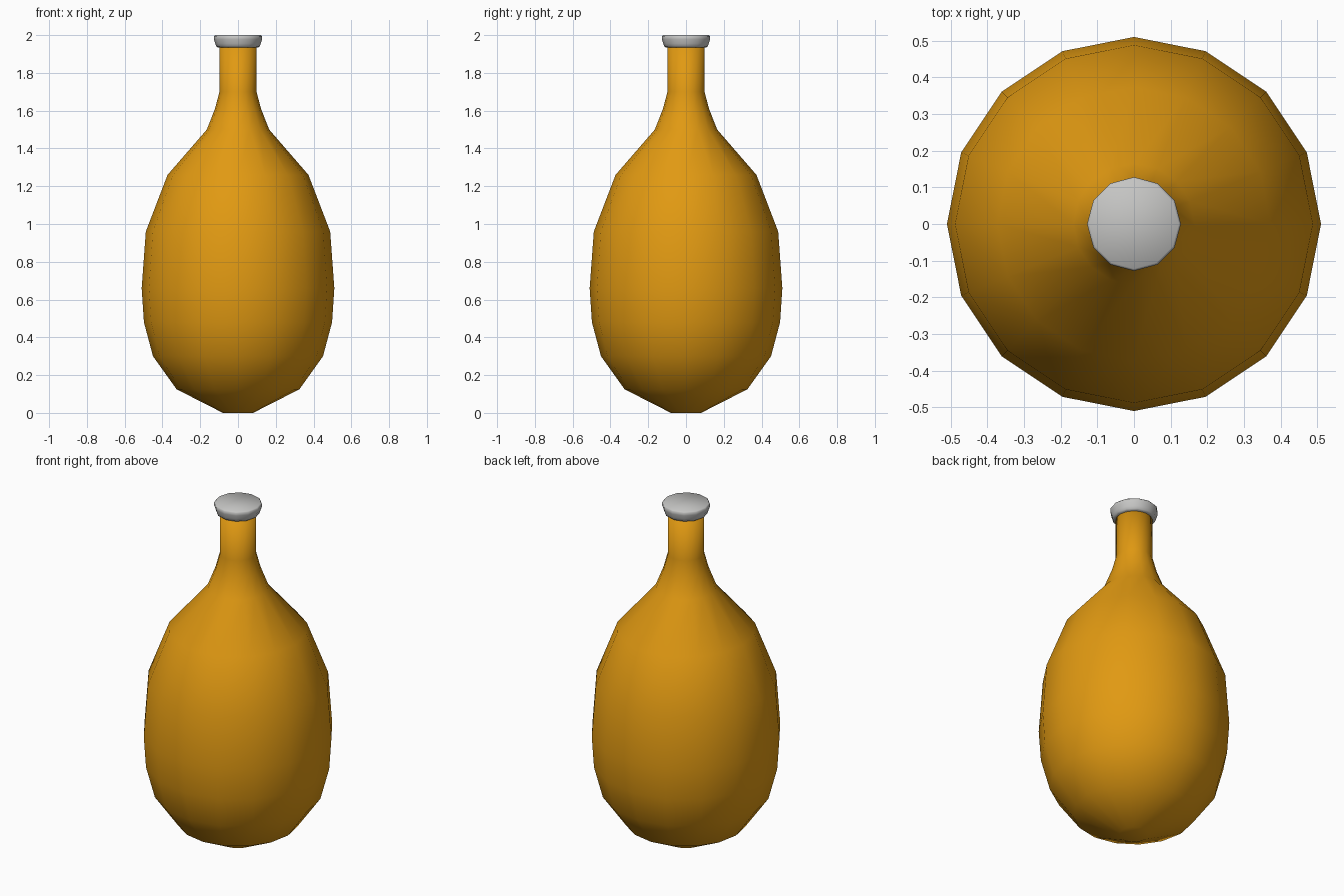
import bpy, bmesh, math

if "Cube" in bpy.data.objects:
    bpy.data.objects.remove(bpy.data.objects["Cube"])


def material(name, rgb):
    m = bpy.data.materials.new(name)
    m.diffuse_color = (*rgb, 1)
    m.use_nodes = True
    m.node_tree.nodes["Principled BSDF"].inputs["Base Color"].default_value = m.diffuse_color
    return m


def lathe(name, profile, sides, mat):
    """Closed turned shape from (radius, height) points."""
    bm = bmesh.new()
    rings = []
    for r, z in profile:
        rings.append([bm.verts.new((r * math.cos(math.tau * i / sides),
                                    r * math.sin(math.tau * i / sides), z))
                      for i in range(sides)])
    for a, b in zip(rings, rings[1:]):
        for i in range(sides):
            j = (i + 1) % sides
            bm.faces.new((a[i], a[j], b[j], b[i]))
    bm.faces.new(rings[0][::-1])
    bm.faces.new(rings[-1])
    for f in bm.faces:
        f.smooth = True
    mesh = bpy.data.meshes.new(name)
    bm.to_mesh(mesh)
    bm.free()
    mesh.materials.append(mat)
    ob = bpy.data.objects.new(name, mesh)
    bpy.context.collection.objects.link(ob)
    return ob


amber = material("amber", (0.75, 0.32, 0.006))
grey = material("light grey", (0.56, 0.56, 0.55))

# Rounded bottle with a narrow neck
lathe("bottle_body", [(0.08, 0), (0.325, 0.125), (0.45, 0.30), (0.498, 0.48),
                      (0.51, 0.66), (0.488, 0.96), (0.373, 1.26), (0.165, 1.50),
                      (0.122, 1.61), (0.098, 1.70), (0.098, 1.95)], 16, amber)

# Flared cap with softened rims
lathe("bottle_cap", [(0.107, 1.935), (0.116, 1.941), (0.120, 1.955), (0.128, 1.978),
                     (0.128, 1.994), (0.122, 2.0)], 12, grey)
